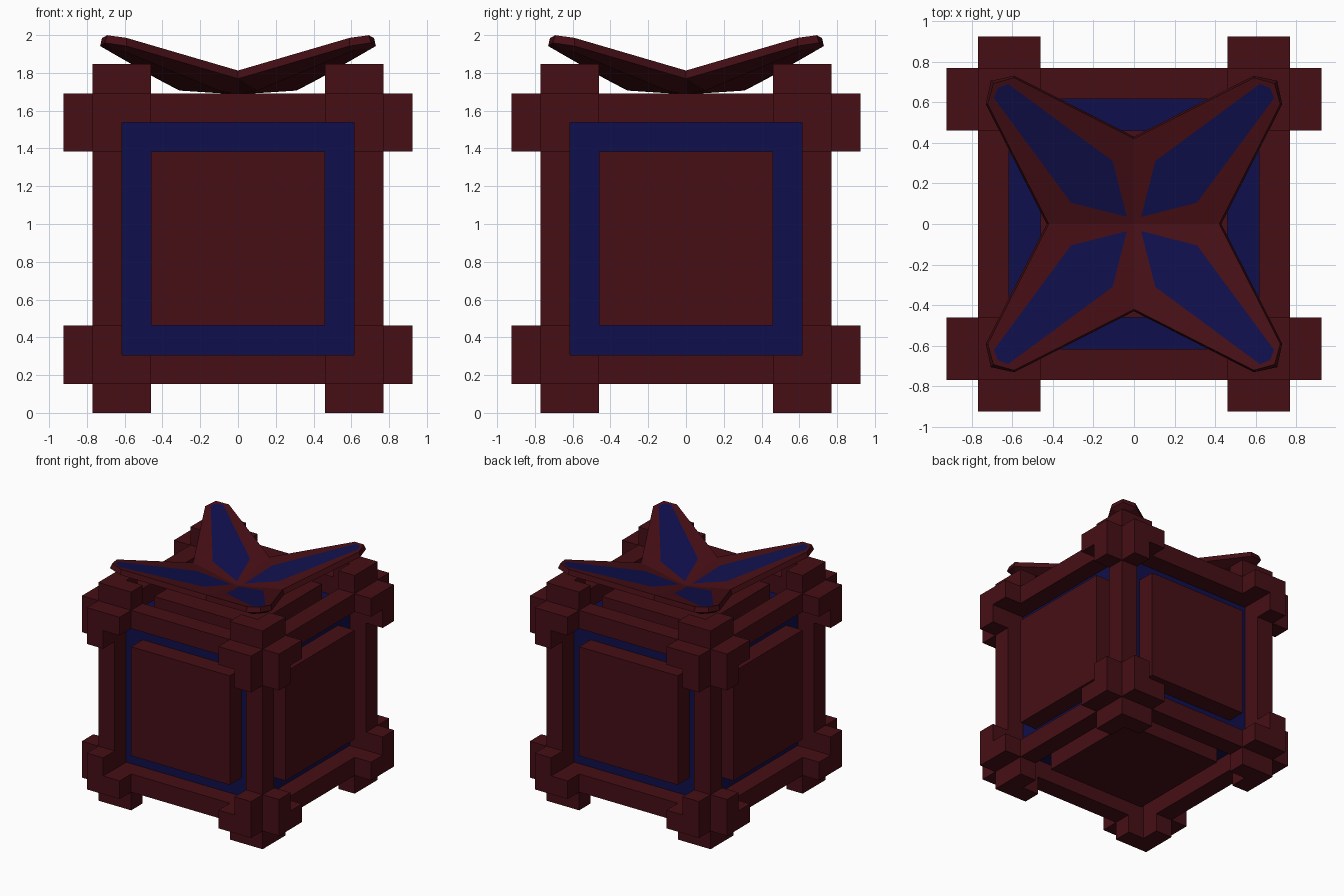
import bpy, bmesh
from itertools import product
from mathutils import Matrix, Vector

if "Cube" in bpy.data.objects:
    bpy.data.objects.remove(bpy.data.objects["Cube"])

U = 2 * 0.923 / 12          # module: the crate is 12 modules wide
CZ = 6 * U                  # height of the crate centre


def material(name, rgb):
    m = bpy.data.materials.new(name)
    m.diffuse_color = (*rgb, 1)
    m.use_nodes = True
    m.node_tree.nodes["Principled BSDF"].inputs["Base Color"].default_value = m.diffuse_color
    return m


RED = material("dark_red", (0.06, 0.0045, 0.0075))
BLUE = material("dark_blue", (0.0048, 0.0048, 0.072))


def finish(bm, name, mats):
    me = bpy.data.meshes.new(name)
    bm.to_mesh(me)
    bm.free()
    for m in mats:
        me.materials.append(m)
    ob = bpy.data.objects.new(name, me)
    bpy.context.collection.objects.link(ob)
    return ob


def boxes(name, spans, mat):
    """Each span is three (low, high) pairs in modules from the crate centre."""
    bm = bmesh.new()
    for span in spans:
        mid = Vector([(a + b) / 2 * U for a, b in span]) + Vector((0, 0, CZ))
        size = [abs(b - a) * U for a, b in span]
        bmesh.ops.create_cube(bm, size=1, matrix=Matrix.Translation(mid) @ Matrix.Diagonal((*size, 1)))
    return finish(bm, name, [mat])


def turn(span, axis):
    """Cycle a span so its last entry lies along the given axis."""
    k = (2 - axis) % 3
    return span[k:] + span[:k]


def signed(span, signs):
    return [(a * s, b * s) for (a, b), s in zip(span, signs)]


# Blue inner core
boxes("core", [[(-4, 4)] * 3], BLUE)

# Frame: twelve edge bars and eight corner cubes
bars = [turn(signed([(4, 5), (4, 5), (-4, 4)], (i, j, 1)), ax)
        for ax in range(3) for i, j in product((-1, 1), repeat=2)]
bars += [signed([(4, 5)] * 3, s) for s in product((-1, 1), repeat=3)]
boxes("frame", bars, RED)

# Raised panel on each face
boxes("panels", [turn([(-3, 3), (-3, 3), (4 * s, 5 * s)], ax)
                 for ax in range(3) for s in (-1, 1)], RED)

# L-shaped brackets at every corner of every face
brackets = []
for ax in range(3):
    for s in product((-1, 1), repeat=3):
        for part in ([(3, 5), (4, 5), (5, 6)], [(4, 5), (3, 4), (5, 6)]):
            brackets.append(turn(signed(part, s), ax))
boxes("corner_brackets", brackets, RED)

# Four-armed star on the lid: matching six-point loops for one arm
top = [(0, 0), (.42, 0), (.72, .59), (.692, .692), (.59, .72), (0, .42)]
rim = [(0, 0), (.43, 0), (.73, .59), (.705, .705), (.59, .73), (0, .43)]
inlay = [(.035, .035), (.31, .105), (.69, .62), (.67, .67), (.62, .69), (.105, .31)]
keel_drop = [.055, .105, .065, .06, .065, .105]

bm = bmesh.new()
for q in range(4):
    rot = Matrix.Rotation(q * 1.5707963, 3, 'Z')

    def loop(pts, drops):
        return [bm.verts.new(rot @ Vector((x, y, 1.731 + .194 * (x + y) - d)))
                for (x, y), d in zip(pts, drops)]

    t, r = loop(top, [0] * 6), loop(rim, [.045] * 6)
    b, k = loop(inlay, [0] * 6), loop(inlay, keel_drop)
    for i in range(6):
        j = (i + 1) % 6
        bm.faces.new((t[i], t[j], b[j], b[i]))
        bm.faces.new((r[j], r[i], k[i], k[j]))
        if 1 <= i <= 4:
            bm.faces.new((r[i], r[j], t[j], t[i]))
    bm.faces.new(b).material_index = 1
    bm.faces.new(k[::-1])
bmesh.ops.remove_doubles(bm, verts=bm.verts, dist=0.0005)
bmesh.ops.recalc_face_normals(bm, faces=bm.faces)
finish(bm, "lid_star", [RED, BLUE])
